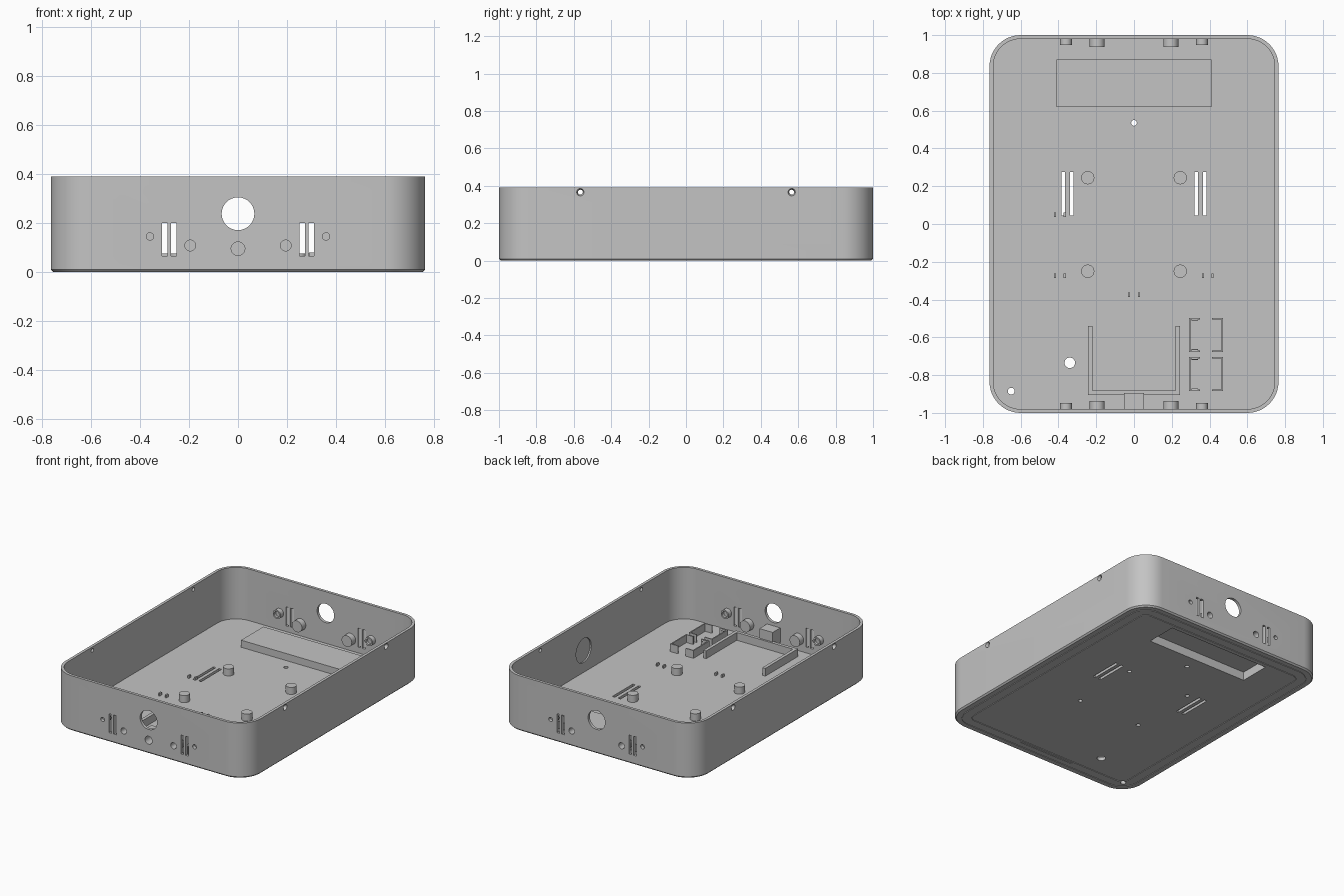
import bpy, bmesh, math
from mathutils import Matrix, Vector

cube = bpy.data.objects.get("Cube")
if cube:
    bpy.data.objects.remove(cube, do_unlink=True)

HX, HY, TOP, FLOOR, WALL = 0.765, 1.0, 0.39, 0.025, 0.02

grey = bpy.data.materials.new("plain grey")
grey.use_nodes = True
colour = (0.55, 0.55, 0.55, 1)
grey.diffuse_color = colour
grey.node_tree.nodes["Principled BSDF"].inputs["Base Color"].default_value = colour


def box(bm, x0, x1, y0, y1, z0, z1):
    centre = Vector((x0 + x1, y0 + y1, z0 + z1)) / 2
    size = Matrix.Diagonal((abs(x1 - x0), abs(y1 - y0), abs(z1 - z0), 1))
    bmesh.ops.create_cube(bm, size=1, matrix=Matrix.Translation(centre) @ size)


def rod(bm, start, end, r, r_end=None):
    a, b = Vector(start), Vector(end)
    turn = (b - a).to_track_quat('Z', 'Y').to_matrix().to_4x4()
    bmesh.ops.create_cone(bm, cap_ends=True, segments=32, radius1=r,
                          radius2=r if r_end is None else r_end, depth=(b - a).length,
                          matrix=Matrix.Translation((a + b) / 2) @ turn)


def finish(bm, name):
    bmesh.ops.recalc_face_normals(bm, faces=bm.faces)
    mesh = bpy.data.meshes.new(name)
    bm.to_mesh(mesh)
    bm.free()
    mesh.materials.append(grey)
    obj = bpy.data.objects.new(name, mesh)
    bpy.context.collection.objects.link(obj)
    return obj


def ring(bm, inset, z):
    # rounded rectangle loop
    r = max(0.165 - inset, 0.012)
    cx, cy = HX - inset - r, HY - inset - r
    verts = []
    for q, (sx, sy) in enumerate([(1, 1), (-1, 1), (-1, -1), (1, -1)]):
        for i in range(13):
            a = math.pi / 2 * (q + i / 12)
            verts.append(bm.verts.new((sx * cx + r * math.cos(a), sy * cy + r * math.sin(a), z)))
    return verts


# Open tray: grooved underside, bevelled bottom edge, walls and floor
bm = bmesh.new()
profile = [(0.115, 0), (0.115, 0.004), (0.109, 0.004), (0.109, 0),
           (0.05, 0), (0.05, 0.004), (0.044, 0.004), (0.044, 0), (0.01, 0),
           (0, 0.01), (0, TOP), (WALL, TOP), (WALL, FLOOR)]
rings = [ring(bm, *p) for p in profile]
for lo, hi in zip(rings, rings[1:]):
    n = len(lo)
    for i in range(n):
        j = (i + 1) % n
        bm.faces.new((lo[i], lo[j], hi[j], hi[i]))
bm.faces.new(rings[0])
bm.faces.new(rings[-1])
tray = finish(bm, "tray")

# Raised housing above the underside pocket
bm = bmesh.new()
box(bm, -0.41, 0.41, 0.62, 0.87, 0.012, 0.075)
housing = finish(bm, "pocket_housing")

# Round standoffs on the floor
bm = bmesh.new()
for x in (-0.245, 0.245):
    for y in (-0.25, 0.245):
        rod(bm, (x, y, 0.012), (x, y, 0.075), 0.035)
standoffs = finish(bm, "floor_standoffs")

# Bosses behind the end walls
bm = bmesh.new()
for end in (-1, 1):
    for side in (-1, 1):
        rod(bm, (side * 0.195, end * 0.99, 0.108), (side * 0.195, end * 0.937, 0.108), 0.04)
        rod(bm, (side * 0.36, end * 0.99, 0.145), (side * 0.36, end * 0.947, 0.145), 0.031)
bosses = finish(bm, "wall_bosses")

# Block inside the front wall
bm = bmesh.new()
box(bm, -0.052, 0.052, -0.99, -0.895, 0.045, 0.148)
block = finish(bm, "front_block")

# All openings and recesses
bm = bmesh.new()
box(bm, -0.395, 0.395, 0.635, 0.855, -0.05, 0.06)
for x in (-0.245, 0.245):
    for y in (-0.25, 0.245):
        rod(bm, (x, y, -0.02), (x, y, 0.055), 0.014)
for x in (-0.375, -0.33, 0.33, 0.375):
    box(bm, x - 0.01, x + 0.01, 0.045, 0.275, -0.02, 0.05)
for x, y, r in [(0, 0.535, 0.015), (-0.34, -0.735, 0.028), (-0.65, -0.885, 0.018)]:
    rod(bm, (x, y, -0.02), (x, y, 0.05), r)
for end in (-1, 1):
    out = end * 1.02
    rod(bm, (0, out, 0.238), (0, end * 0.96, 0.238), 0.067)
    for side in (-1, 1):
        for x in (0.263, 0.3):
            box(bm, side * x - 0.011, side * x + 0.011, out, end * 0.96, 0.066, 0.2)
        rod(bm, (side * 0.195, out, 0.108), (side * 0.195, end * 0.95, 0.108), 0.022)
        rod(bm, (side * 0.36, out, 0.145), (side * 0.36, end * 0.975, 0.145), 0.015)
        rod(bm, (side * 0.36, end * 0.965, 0.145), (side * 0.36, end * 0.93, 0.145), 0.02)
        # countersunk screw holes near the rim
        rod(bm, (side * 0.775, end * 0.565, 0.366), (side * 0.735, end * 0.565, 0.366), 0.023, 0.01)
rod(bm, (0, -1.02, 0.095), (0, -0.92, 0.095), 0.028)
rod(bm, (0.73, 0.08, 0.18), (0.755, 0.08, 0.18), 0.085)
# shallow line on the underside
box(bm, -0.235, 0.2, -0.912, -0.906, -0.01, 0.003)
cutter = finish(bm, "opening_cutter")
cutter.hide_render = True

for obj in (tray, housing, standoffs, bosses, block):
    mod = obj.modifiers.new("openings", 'BOOLEAN')
    mod.operation = 'DIFFERENCE'
    mod.solver = 'EXACT'
    mod.object = cutter
    bpy.context.view_layer.objects.active = obj
    bpy.ops.object.modifier_apply(modifier=mod.name)
bpy.data.objects.remove(cutter, do_unlink=True)

# U-shaped holder at the front
bm = bmesh.new()
for side in (-1, 1):
    box(bm, side * 0.22, side * 0.243, -0.9, -0.54, 0.015, 0.08)
box(bm, -0.243, 0.243, -0.905, -0.882, 0.015, 0.08)
finish(bm, "u_holder")

# Two pairs of facing clips
bm = bmesh.new()
for y0, y1 in ((-0.677, -0.497), (-0.885, -0.705)):
    for outer, inner, s in ((0.29, 0.35, 1), (0.472, 0.412, -1)):
        box(bm, outer, outer + s * 0.008, y0, y1, 0.015, 0.08)
        for edge, t in ((y0, 1), (y1, -1)):
            box(bm, outer, inner, edge, edge + t * 0.008, 0.015, 0.08)
    for edge, t in ((y0, 1), (y1, -1)):
        rod(bm, (0.305, edge + t * 0.008, 0.07), (0.34, edge + t * 0.008, 0.07), 0.006)
finish(bm, "square_clips")

# Small cable tie posts
bm = bmesh.new()
for x, y in [(-0.392, 0.05), (-0.392, -0.275), (0.39, -0.275), (0, -0.375)]:
    for s in (-1, 1):
        box(bm, x + s * 0.02, x + s * 0.031, y - 0.012, y + 0.012, 0.015, 0.045)
finish(bm, "cable_tie_posts")

bpy.ops.object.select_all(action='DESELECT')
for obj in bpy.context.scene.objects:
    if obj.type == 'MESH':
        obj.select_set(True)
        bpy.context.view_layer.objects.active = obj
bpy.ops.object.shade_smooth_by_angle(angle=math.radians(30))
